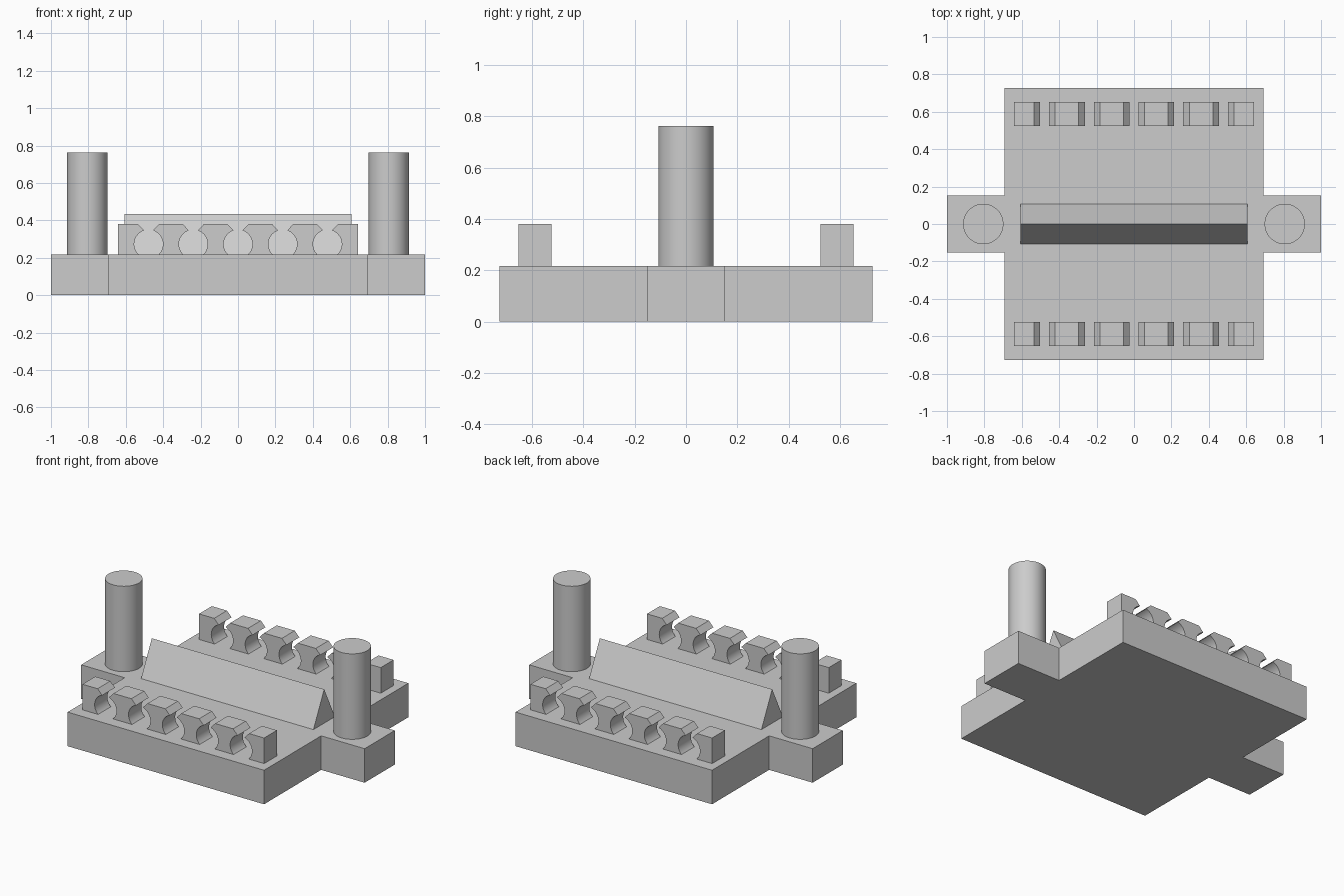
import bpy
import bmesh
from math import sin, cos, asin, sqrt, pi, radians
from mathutils import Vector

cube = bpy.data.objects.get("Cube")
if cube:
    bpy.data.objects.remove(cube, do_unlink=True)

grey = bpy.data.materials.new("light_grey")
grey.use_nodes = True
colour = (0.604, 0.604, 0.604, 1)
grey.diffuse_color = colour
grey.node_tree.nodes["Principled BSDF"].inputs["Base Color"].default_value = colour


def prism(name, profile, place, start, end):
    """Extrude a 2D profile; place(u, v, d) maps it into 3D."""
    bm = bmesh.new()
    face = bm.faces.new([bm.verts.new(place(u, v, start)) for u, v in profile])
    moved = bmesh.ops.extrude_face_region(bm, geom=[face], use_keep_orig=True)
    shift = Vector(place(0, 0, end)) - Vector(place(0, 0, start))
    verts = [g for g in moved["geom"] if isinstance(g, bmesh.types.BMVert)]
    bmesh.ops.translate(bm, vec=shift, verts=verts)
    bmesh.ops.recalc_face_normals(bm, faces=bm.faces)
    mesh = bpy.data.meshes.new(name)
    bm.to_mesh(mesh)
    bm.free()
    obj = bpy.data.objects.new(name, mesh)
    bpy.context.collection.objects.link(obj)
    finish(obj)


def finish(obj):
    obj.data.materials.append(grey)
    bpy.ops.object.select_all(action="DESELECT")
    obj.select_set(True)
    bpy.context.view_layer.objects.active = obj
    bpy.ops.object.shade_smooth_by_angle(angle=radians(30))


def upright(x, y, z):
    return (x, y, z)


def along_x(y, z, x):
    return (x, y, z)


def along_y(x, z, y):
    return (x, y, z)


# Base plate with a tab on each side
TOP = 0.217
W, D, TAB = 0.693, 0.727, 0.152
quarter = [(W, D), (W, TAB), (1, TAB)]
right_half = quarter + [(x, -y) for x, y in reversed(quarter)]
outline = right_half + [(-x, -y) for x, y in right_half]
prism("base_plate", outline, upright, 0, TOP)

# Posts on the tabs
POST_TOP = 0.762
for side, x in (("left", 0.806), ("right", -0.806)):
    bpy.ops.mesh.primitive_cylinder_add(
        vertices=64, radius=0.108, depth=POST_TOP - TOP,
        location=(x, 0, (TOP + POST_TOP) / 2))
    post = bpy.context.object
    post.name = side + "_post"
    finish(post)

# Triangular ridge across the middle
prism("centre_ridge", [(-0.108, TOP), (0.108, TOP), (0, 0.433)],
      along_x, -0.608, 0.608)

# Rows of teeth with round wire holes and flared slots between them
PITCH, RADIUS, HOLE_Z = 0.239, 0.077, 0.273
NECK, FLARE, TOOTH_TOP, END = 0.024, 0.0565, 0.38, 0.641
SEGMENTS = 20


def flank(hole_x, side):
    """Tooth edge beside a hole, bottom to top."""
    low = asin((TOP - HOLE_Z) / RADIUS)
    high = asin(sqrt(RADIUS ** 2 - NECK ** 2) / RADIUS)
    angles = [low + (high - low) * i / SEGMENTS for i in range(SEGMENTS + 1)]
    edge = [(hole_x + side * RADIUS * cos(a), HOLE_Z + RADIUS * sin(a))
            for a in angles]
    return edge + [(hole_x + side * FLARE, TOOTH_TOP)]


holes = [PITCH * i for i in range(-2, 3)]
for row, y0, y1 in (("front", -0.652, -0.523), ("back", 0.523, 0.652)):
    for i in range(6):
        near = flank(holes[i - 1], 1) if i > 0 else [(-END, TOP), (-END, TOOTH_TOP)]
        far = flank(holes[i], -1) if i < 5 else [(END, TOP), (END, TOOTH_TOP)]
        prism(f"{row}_tooth_{i + 1}", near + far[::-1], along_y, y0, y1)
